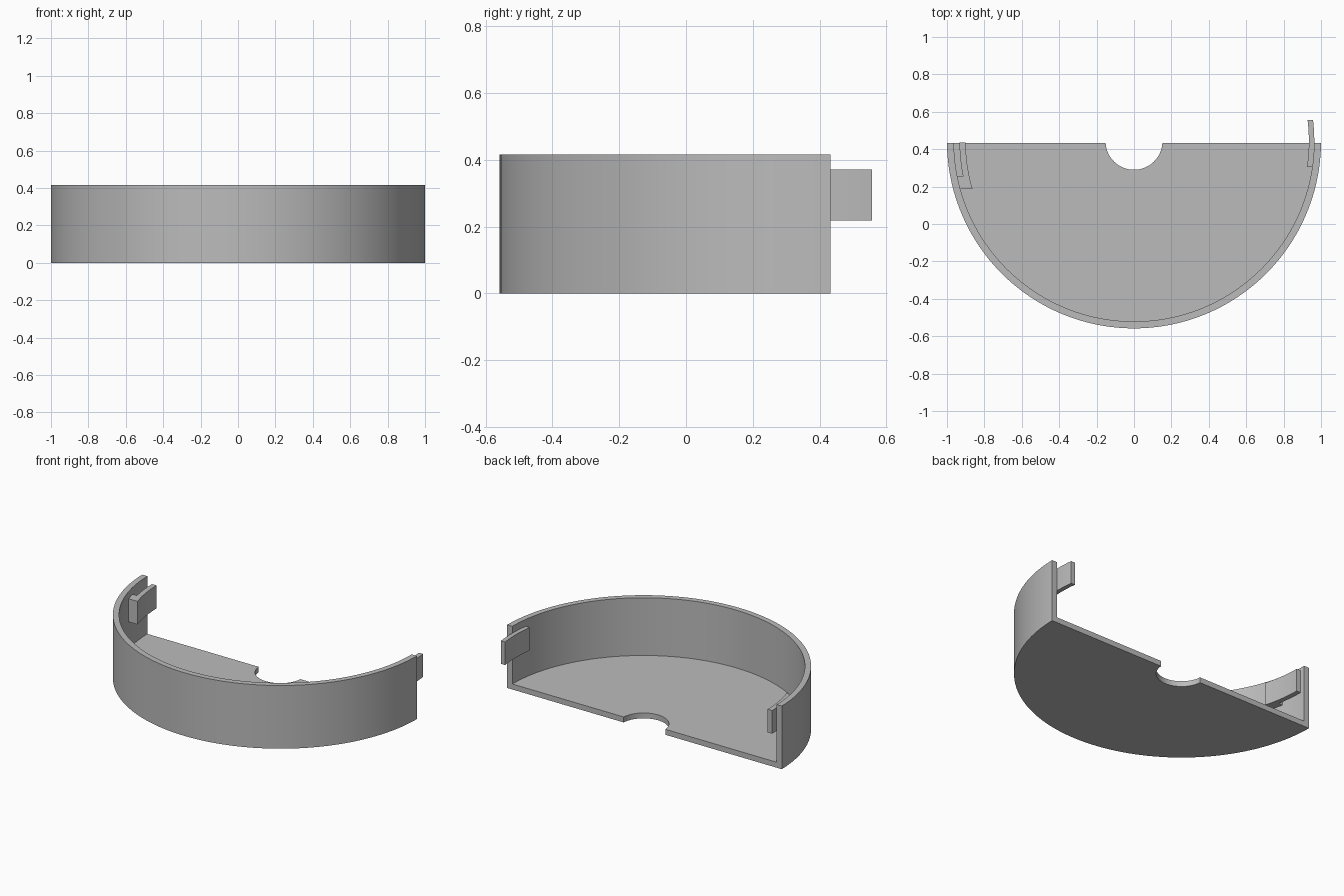
import bpy, bmesh
from math import asin, pi, cos, sin

CY, CUT = 0.442, 0.432          # arc centre and flat back edge in y
R_OUT, R_IN = 1.0, 0.963        # wall radii
FLOOR, HEIGHT = 0.036, 0.416
CLIP_Z = (0.218, 0.37)

if "Cube" in bpy.data.objects:
    bpy.data.objects.remove(bpy.data.objects["Cube"])

grey = bpy.data.materials.new("plain grey")
grey.use_nodes = True
grey.diffuse_color = (0.5, 0.5, 0.5, 1)
grey.node_tree.nodes["Principled BSDF"].inputs["Base Color"].default_value = (0.5, 0.5, 0.5, 1)


def arc(r, y0, y1, side=1, n=10):
    """Points on a circle about the arc centre, between two y values on one side."""
    a, b = (asin(max(-1, min(1, (y - CY) / r))) for y in (y0, y1))
    return [(side * r * cos(a + (b - a) * i / n), CY + r * sin(a + (b - a) * i / n))
            for i in range(n + 1)]


def half_arc(r, n):
    """Front arc running from the right end of the cut to the left end."""
    pts = arc(r, CUT, CY - r, 1, n)
    return pts + [(-x, y) for x, y in reversed(pts[:-1])]


def prism(name, outline, z0, z1):
    bm = bmesh.new()
    base = bm.faces.new([bm.verts.new((x, y, z0)) for x, y in outline])
    top = bmesh.ops.extrude_face_region(bm, geom=[base])["geom"]
    bmesh.ops.translate(bm, vec=(0, 0, z1 - z0),
                        verts=[g for g in top if isinstance(g, bmesh.types.BMVert)])
    bmesh.ops.recalc_face_normals(bm, faces=bm.faces)
    mesh = bpy.data.meshes.new(name)
    bm.to_mesh(mesh)
    bm.free()
    mesh.materials.append(grey)
    ob = bpy.data.objects.new(name, mesh)
    bpy.context.collection.objects.link(ob)
    return ob


def activate(ob):
    bpy.ops.object.select_all(action="DESELECT")
    ob.select_set(True)
    bpy.context.view_layer.objects.active = ob


def smooth(ob):
    activate(ob)
    bpy.ops.object.shade_smooth_by_angle(angle=pi / 6)


# Half-round tray with a round notch in its back edge
tray = prism("half_round_tray", half_arc(R_OUT, 48) + half_arc(0.152, 16)[::-1], 0, HEIGHT)

# Hollow the tray, leaving floor and curved wall
hollow = half_arc(R_IN, 48)
hollow = [(R_IN, CY + 0.2)] + hollow + [(-R_IN, CY + 0.2)]
cutter = prism("hollow_cutter", hollow, FLOOR, 1)
cutter.hide_render = True
cut = tray.modifiers.new("hollow", "BOOLEAN")
cut.operation, cut.solver, cut.object = "DIFFERENCE", "EXACT", cutter
activate(tray)
bpy.ops.object.modifier_apply(modifier=cut.name)
bpy.data.objects.remove(cutter)
smooth(tray)

# Curved tongue reaching past the left end of the wall
tongue = prism("tongue", arc(R_IN + 0.001, 0.305, 0.557) + arc(0.935, 0.557, 0.305), *CLIP_Z)
smooth(tongue)

# Matching socket inside the right end: a guide strip joined to a stop block
socket = prism("socket",
               arc(0.9, 0.437, 0.187, -1) + arc(R_IN + 0.001, 0.187, 0.253, -1)
               + arc(0.933, 0.253, 0.437, -1), *CLIP_Z)
smooth(socket)
